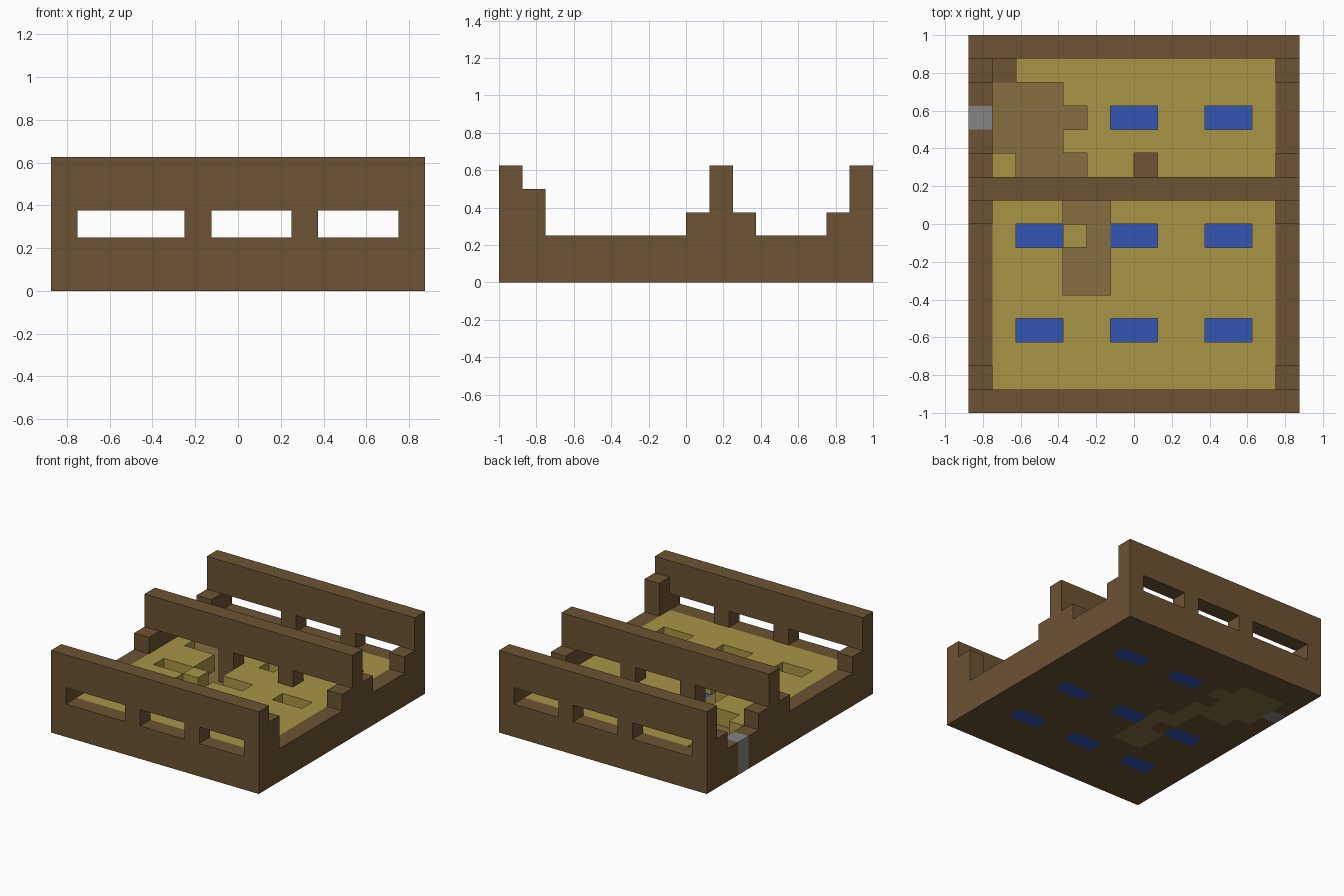
import bpy
import bmesh
from mathutils import Vector

if "Cube" in bpy.data.objects:
    bpy.data.objects.remove(bpy.data.objects["Cube"], do_unlink=True)

CELL = 0.125
NX, NY, NZ = 14, 16, 5
ORIGIN = Vector((-NX * CELL / 2, -NY * CELL / 2, 0))
COLOURS = {
    "brown_wood": (0.147, 0.087, 0.033),
    "yellow_boards": (0.392, 0.301, 0.060),
    "worn_tan": (0.231, 0.159, 0.050),
    "deep_blue": (0.033, 0.091, 0.445),
    "metal_grey": (0.235, 0.235, 0.235),
}
PART_COLOUR = {
    "base": "brown_wood", "side_rims": "brown_wood", "front_wall": "brown_wood",
    "middle_wall": "brown_wood", "back_wall": "brown_wood", "corner_steps": "brown_wood",
    "floor": "yellow_boards", "worn_path": "worn_tan",
    "pit_panels": "deep_blue", "side_plug": "metal_grey",
}
cells = {}


def fill(part, xs, ys, zs):
    """Fill a block of cells with a part, or empty it when part is None."""
    for x in range(*xs):
        for y in range(*ys):
            for z in range(*zs):
                if part:
                    cells[x, y, z] = part
                else:
                    cells.pop((x, y, z), None)


def material(name):
    mat = bpy.data.materials.new(name)
    mat.use_nodes = True
    rgba = (*COLOURS[name], 1)
    mat.diffuse_color = rgba
    mat.node_tree.nodes["Principled BSDF"].inputs["Base Color"].default_value = rgba
    return mat


# Base slab, rims and floor boards
fill("base", (0, NX), (0, NY), (0, 1))
fill("side_rims", (0, NX), (0, NY), (1, 2))
fill("floor", (1, NX - 1), (1, NY - 1), (1, 2))

# Three cross walls, each with three windows
for part, row in (("front_wall", 0), ("middle_wall", 9), ("back_wall", NY - 1)):
    fill(part, (0, NX), (row, row + 1), (2, NZ))
    for window in ((1, 5), (6, 9), (10, 13)):
        fill(None, window, (row, row + 1), (2, 3))

# Steps where the walls meet the rims
for x in (0, NX - 1):
    for y in (1, 8, 10, 14):
        top = 4 if (x > 0 and y == 1) else 3
        fill("corner_steps", (x, x + 1), (y, y + 1), (2, top))

# Pits with blue panels at the bottom
for x in (2, 6, 10):
    for y in (3, 7, 12):
        fill("pit_panels", (x, x + 2), (y, y + 1), (0, 1))
        fill(None, (x, x + 2), (y, y + 1), (1, 2))

# Sunken worn path, passing below the middle wall
PATH = [
    ((4, 6), (5, 7)), ((5, 6), (7, 8)), ((4, 6), (8, 9)), ((4, 5), (9, 10)),
    ((2, 5), (10, 11)), ((1, 4), (11, 14)), ((4, 5), (12, 13)),
]
for xs, ys in PATH:
    fill("worn_path", xs, ys, (0, 1))
    fill(None, xs, ys, (1, 2))
fill("middle_wall", (5, 6), (9, 10), (1, 2))

# Missing boards and the plug in the side rim
for x, y in ((7, 10), (1, 14)):
    fill(None, (x, x + 1), (y, y + 1), (1, 2))
fill("side_plug", (0, 1), (12, 13), (0, 2))


def build(part):
    """Make one mesh from the exposed faces of a part's cells."""
    bm = bmesh.new()
    for key, owner in cells.items():
        if owner != part:
            continue
        centre = Vector(key) + Vector((0.5, 0.5, 0.5))
        for axis in range(3):
            for sign in (-1, 1):
                normal = Vector((0, 0, 0))
                normal[axis] = sign
                if tuple(int(a + b) for a, b in zip(key, normal)) in cells:
                    continue
                u, v = Vector((0, 0, 0)), Vector((0, 0, 0))
                u[(axis + 1) % 3] = 0.5
                v[(axis + 2) % 3] = 0.5 * sign
                mid = centre + normal * 0.5
                corners = (mid - u - v, mid + u - v, mid + u + v, mid - u + v)
                bm.faces.new([bm.verts.new(c * CELL + ORIGIN) for c in corners])
    bmesh.ops.remove_doubles(bm, verts=bm.verts, dist=0.001)
    mesh = bpy.data.meshes.new(part)
    bm.to_mesh(mesh)
    bm.free()
    mesh.materials.append(materials[PART_COLOUR[part]])
    bpy.context.scene.collection.objects.link(bpy.data.objects.new(part, mesh))


materials = {name: material(name) for name in COLOURS}
for part in PART_COLOUR:
    build(part)
